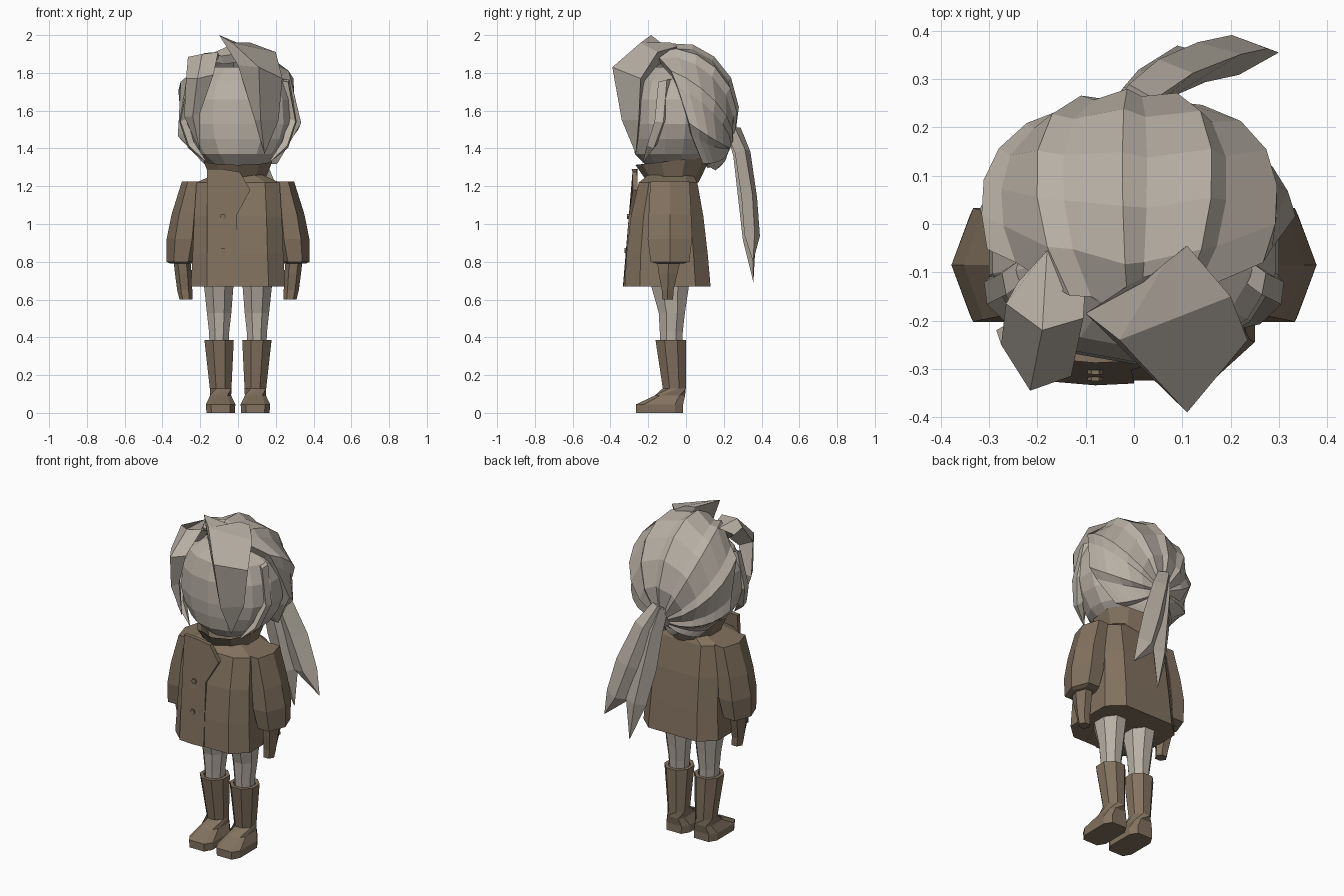
import bpy
import bmesh
from math import sin, cos, pi, radians
from mathutils import Vector

default_cube = bpy.data.objects.get("Cube")
if default_cube:
    bpy.data.objects.remove(default_cube, do_unlink=True)


def make_material(name, colour):
    mat = bpy.data.materials.new(name)
    mat.use_nodes = True
    mat.diffuse_color = (*colour, 1)
    mat.node_tree.nodes["Principled BSDF"].inputs["Base Color"].default_value = (*colour, 1)
    return mat


pale_grey = make_material("pale_grey", (0.48, 0.435, 0.375))
brown = make_material("brown", (0.225, 0.168, 0.115))


def finish(name, bm, mat):
    """Turn a bmesh into a flat-shaded object."""
    bmesh.ops.recalc_face_normals(bm, faces=bm.faces)
    mesh = bpy.data.meshes.new(name)
    bm.to_mesh(mesh)
    bm.free()
    mesh.materials.append(mat)
    obj = bpy.data.objects.new(name, mesh)
    bpy.context.collection.objects.link(obj)
    return obj


def loft(name, rings, mat, cap_start=True, cap_end=True):
    """Skin a list of rings; a last ring with one point becomes a tip."""
    bm = bmesh.new()
    rows = [[bm.verts.new(p) for p in ring] for ring in rings]
    for low, high in zip(rows, rows[1:]):
        for i in range(len(low)):
            j = (i + 1) % len(low)
            if len(high) == 1:
                bm.faces.new((low[i], low[j], high[0]))
            else:
                bm.faces.new((low[i], low[j], high[j], high[i]))
    if cap_start:
        bm.faces.new(rows[0])
    if cap_end and len(rows[-1]) > 2:
        bm.faces.new(rows[-1])
    return finish(name, bm, mat)


def oval(z, cx, cy, rx, ry, sides=8, turn=0.0):
    return [(cx + rx * cos(turn + 2 * pi * i / sides),
             cy + ry * sin(turn + 2 * pi * i / sides), z) for i in range(sides)]


def chamfered(z, cx, cy, rx, ry, cut=0.65):
    """Rectangle with cut corners."""
    corners = [(1, -cut), (1, cut), (cut, 1), (-cut, 1),
               (-1, cut), (-1, -cut), (-cut, -1), (cut, -1)]
    return [(cx + rx * a, cy + ry * b, z) for a, b in corners]


def lock(name, path, widths, side, thick):
    """Tapered hair lock with a diamond section, ending in a point."""
    side = Vector(side).normalized()
    rings = []
    for k, (point, width) in enumerate(zip(path, widths)):
        p = Vector(point)
        along = Vector(path[k + 1]) - p
        out = along.cross(side).normalized() * thick
        rings.append([p - side * width, p + out, p + side * width, p - out])
    rings.append([path[-1]])
    return loft(name, rings, pale_grey)


# Limbs, built once per side
for label, s in (("left", 1), ("right", -1)):
    loft(label + "_boot", [
        chamfered(0.0, s * 0.092, -0.14, 0.075, 0.125),
        chamfered(0.045, s * 0.092, -0.14, 0.078, 0.125),
        chamfered(0.092, s * 0.092, -0.085, 0.056, 0.08),
        oval(0.13, s * 0.092, -0.062, 0.062, 0.066, turn=pi / 8),
        oval(0.385, s * 0.1, -0.08, 0.084, 0.088, turn=pi / 8),
        oval(0.385, s * 0.1, -0.08, 0.062, 0.066, turn=pi / 8),
        oval(0.34, s * 0.1, -0.08, 0.058, 0.062, turn=pi / 8)], brown)
    loft(label + "_leg", [
        oval(0.3, s * 0.1, -0.078, 0.052, 0.06, turn=pi / 8),
        oval(0.43, s * 0.1, -0.078, 0.058, 0.066, turn=pi / 8),
        oval(0.53, s * 0.1, -0.075, 0.07, 0.075, turn=pi / 8),
        oval(0.68, s * 0.102, -0.085, 0.085, 0.11, turn=pi / 8),
        oval(0.76, s * 0.102, -0.085, 0.085, 0.11, turn=pi / 8)], pale_grey)
    turn = 0 if s > 0 else pi
    loft(label + "_sleeve", [
        oval(1.225, s * 0.235, -0.085, 0.062, 0.12, 6, turn),
        oval(1.05, s * 0.272, -0.085, 0.08, 0.13, 6, turn),
        oval(0.92, s * 0.288, -0.085, 0.09, 0.136, 6, turn),
        oval(0.8, s * 0.302, -0.085, 0.076, 0.118, 6, turn),
        oval(0.79, s * 0.302, -0.085, 0.055, 0.08, 6, turn)], brown)
    loft(label + "_hand", [
        oval(0.82, s * 0.298, -0.09, 0.045, 0.075, 6, turn),
        oval(0.74, s * 0.29, -0.095, 0.044, 0.058, 6, turn),
        oval(0.65, s * 0.282, -0.097, 0.04, 0.036, 6, turn),
        oval(0.6, s * 0.275, -0.097, 0.035, 0.033, 6, turn)], brown)
    # Lock lying against each temple
    lock(label + "_side_lock",
         [(s * 0.25, -0.11, 1.76), (s * 0.29, -0.13, 1.55), (s * 0.25, -0.18, 1.42),
          (s * 0.16, -0.23, 1.32)], [0.04, 0.04, 0.03], (s * -0.4, 1, 0.2), 0.025)

# Coat body with sloping shoulders
loft("coat", [
    chamfered(0.67, 0, -0.097, 0.25, 0.227),
    chamfered(0.84, 0, -0.1, 0.24, 0.215),
    chamfered(1.04, 0, -0.1, 0.232, 0.192),
    chamfered(1.22, 0, -0.095, 0.22, 0.155),
    chamfered(1.26, 0, -0.08, 0.13, 0.12)], brown)

# Wide standing collar, higher at the back
collar_rings = []
for z, rx, ry, lift in ((1.22, 0.145, 0.135, 0), (1.335, 0.19, 0.2, 0.022),
                        (1.325, 0.17, 0.18, 0.022), (1.24, 0.12, 0.11, 0)):
    ring = oval(z, 0, -0.068, rx, ry, 10, pi / 10)
    collar_rings.append([(x, y, h + lift * (y + 0.068) / ry) for x, y, h in ring])
loft("collar", collar_rings, brown)

# Overlapping front panel with a pointed lapel, bowed around the chest
outline = [(-0.165, 0.67), (-0.165, 1.29), (-0.08, 1.29), (0.01, 1.275), (0.065, 1.18),
           (-0.005, 1.05), (0.0, 0.67), (-0.08, 0.67)]


def panel_y(x, z):
    return -0.334 + (z - 0.67) * 0.075 + 0.8 * (x + 0.07) ** 2


loft("coat_front_panel",
     [[(x, panel_y(x, z) + back, z) for x, z in outline] for back in (0, 0.025)], brown)
for label, z in (("upper", 1.04), ("lower", 0.86)):
    disc = oval(0, -0.08, z, 0.016, 0.016, 6)
    loft(label + "_button",
         [[(a, panel_y(a, z) + d, b) for a, b, c in disc] for d in (0.004, -0.005)], brown)

# Head with a full face and a tucked-in chin
loft("head", [oval(z, 0, cy, rx, ry, 14, pi / 14) for z, cy, rx, ry in (
    (1.3, -0.07, 0.13, 0.13), (1.37, -0.065, 0.225, 0.205), (1.45, -0.06, 0.28, 0.225),
    (1.53, -0.055, 0.308, 0.235), (1.66, -0.05, 0.3, 0.235), (1.76, -0.05, 0.255, 0.205),
    (1.83, -0.05, 0.15, 0.13))], pale_grey)

# Swept-back hair: ridged strands running from the hairline to the ponytail root
pole = Vector((0, 0.87, -0.49))
up = Vector((0, 0.49, 0.87))
across = Vector((1, 0, 0))
strands, steps = 11, 6
hairline = [155, 135, 80, 38, 14]   # reach in degrees, crown to nape
hair_rings = []
for k in range(steps + 1):
    ring = []
    for i in range(strands * 2):
        # Each strand has a wide face and a narrow step
        ang = 2 * pi * (i + (0.75 if i % 2 else 0.3)) / (strands * 2)
        away = 4 * (ang if ang < pi else 2 * pi - ang) / pi
        n = min(3, int(away))
        reach = hairline[n] + (hairline[n + 1] - hairline[n]) * (away - n)
        t = radians(8 + (reach - 8) * k / steps)
        ray = pole * cos(t) + (up * cos(ang) + across * sin(ang)) * sin(t)
        swell = 1.015 + 0.125 * max(0, cos(t)) + (0.035 if i % 2 else -0.035) * min(1, k / 2 + 0.3)
        ring.append((ray.x * 0.32 * swell, ray.y * 0.275 * swell - 0.035,
                     ray.z * 0.345 * swell + 1.6))
    hair_rings.append(ring)
# Turn the hairline inward so the cap looks thick
hair_rings.append([(x * 0.85, (y + 0.035) * 0.85 - 0.035, (z - 1.6) * 0.85 + 1.6)
                   for x, y, z in hair_rings[-1]])
loft("hair_cap", hair_rings, pale_grey, cap_end=False)

# Large fringe sweep: each ring is inner, front, outer, back
loft("large_fringe", [
    [(0.02, -0.12, 1.95), (0.065, -0.08, 1.96), (0.11, -0.045, 1.94), (0.06, -0.08, 1.87)],
    [(-0.1, -0.185, 2.0), (-0.03, -0.24, 1.96), (0.2, -0.15, 1.91), (0.05, -0.15, 1.84)],
    [(0.0, -0.27, 1.84), (0.11, -0.39, 1.83), (0.235, -0.24, 1.77), (0.12, -0.22, 1.75)],
    [(0.09, -0.28, 1.55), (0.12, -0.34, 1.55), (0.215, -0.25, 1.55), (0.14, -0.24, 1.55)],
    [(0.14, -0.265, 1.37)]], pale_grey)

# Small fringe sweep
loft("small_fringe", [
    [(-0.1, -0.12, 1.87), (-0.18, -0.055, 1.9), (-0.24, -0.12, 1.85), (-0.17, -0.12, 1.8)],
    [(-0.105, -0.195, 1.91), (-0.19, -0.22, 1.9), (-0.265, -0.165, 1.885), (-0.18, -0.16, 1.8)],
    [(-0.13, -0.315, 1.79), (-0.215, -0.345, 1.77), (-0.275, -0.25, 1.77), (-0.2, -0.22, 1.74)],
    [(-0.2, -0.28, 1.59), (-0.24, -0.3, 1.57), (-0.285, -0.22, 1.57), (-0.25, -0.2, 1.59)],
    [(-0.2, -0.25, 1.38)]], pale_grey)

# Ponytail in two blades
lock("ponytail_outer", [(0.0, 0.25, 1.5), (0.06, 0.3, 1.38), (0.14, 0.335, 1.14), (0.21, 0.35, 0.94),
                        (0.3, 0.355, 0.8)], [0.045, 0.065, 0.085, 0.07], (1, 0.2, 0.25), 0.042)
lock("ponytail_inner", [(-0.01, 0.25, 1.49), (0.02, 0.285, 1.36), (0.06, 0.31, 1.14),
                        (0.1, 0.335, 0.92), (0.13, 0.357, 0.69)],
     [0.04, 0.055, 0.07, 0.06], (1, 0.3, 0.2), 0.036)
